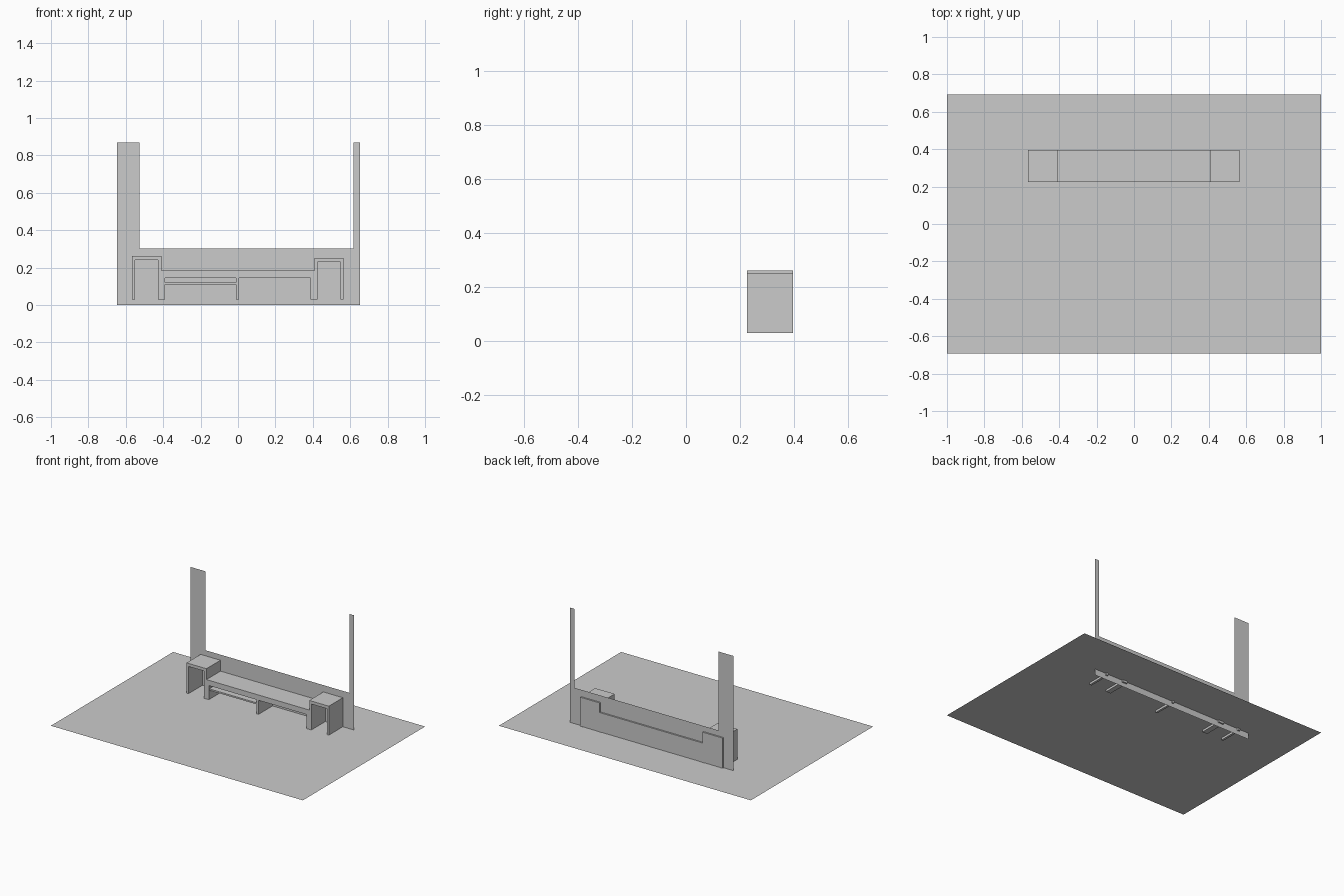
import bpy, bmesh

if "Cube" in bpy.data.objects:
    bpy.data.objects.remove(bpy.data.objects["Cube"])

FRONT, BACK, WALL_Y = 0.225, 0.395, 0.384
FLOOR, FOOT = 0.045, 0.03


def make_object(name, bm):
    mesh = bpy.data.meshes.new(name)
    bm.to_mesh(mesh)
    bm.free()
    obj = bpy.data.objects.new(name, mesh)
    bpy.context.collection.objects.link(obj)
    return obj


def box(name, x0, x1, y0, y1, z0, z1):
    bm = bmesh.new()
    bmesh.ops.create_cube(bm, size=1)
    for v in bm.verts:
        v.co = ((x0 + x1) / 2 + v.co.x * (x1 - x0),
                (y0 + y1) / 2 + v.co.y * (y1 - y0),
                (z0 + z1) / 2 + v.co.z * (z1 - z0))
    return make_object(name, bm)


def sheet(name, points):
    bm = bmesh.new()
    bm.faces.new([bm.verts.new(p) for p in points])
    return make_object(name, bm)


def unit(name, x0, x1, top, thick, outer, inner, rail):
    """Table-like unit: top board, two full-depth side boards, rear rail and back."""
    box(name + "_top", x0, x1, FRONT, BACK, top - thick, top)
    box(name + "_left_side", x0, x0 + outer, FRONT, BACK, FOOT, top - thick)
    box(name + "_right_side", x1 - inner, x1, FRONT, BACK, FOOT, top - thick)
    box(name + "_rear_rail", x0 + outer, x1 - inner, WALL_Y - 0.008, WALL_Y - 0.001,
        rail, top - thick)
    box(name + "_back_panel", x0 + outer, x1 - inner, WALL_Y + 0.006, BACK,
        FLOOR + 0.001, top - thick)


# Floor sheet, slightly above the bottom of the wall
sheet("floor", [(-1, -0.693, FLOOR), (1, -0.693, FLOOR),
                (1, 0.693, FLOOR), (-1, 0.693, FLOOR)])

# U-shaped wall around a wide window opening
outline = [(-0.647, 0), (0.653, 0), (0.653, 0.868), (0.617, 0.868),
           (0.617, 0.302), (-0.527, 0.302), (-0.527, 0.868), (-0.647, 0.868)]
sheet("wall", [(x, WALL_Y, z) for x, z in outline])

# Taller end units and low bench sections between them
unit("left_end_unit", -0.566, -0.408, 0.262, 0.022, 0.016, 0.021, 0.20)
unit("right_end_unit", 0.408, 0.563, 0.253, 0.022, 0.016, 0.016, 0.20)
unit("left_bench", -0.408, -0.002, 0.184, 0.038, 0.019, 0.008, 0.115)
unit("right_bench", -0.002, 0.408, 0.184, 0.038, 0.007, 0.021, 0.11)

# Thin shelf under the left bench section
box("bench_shelf", -0.389, -0.010, FRONT + 0.005, WALL_Y - 0.001, 0.110, 0.121)
